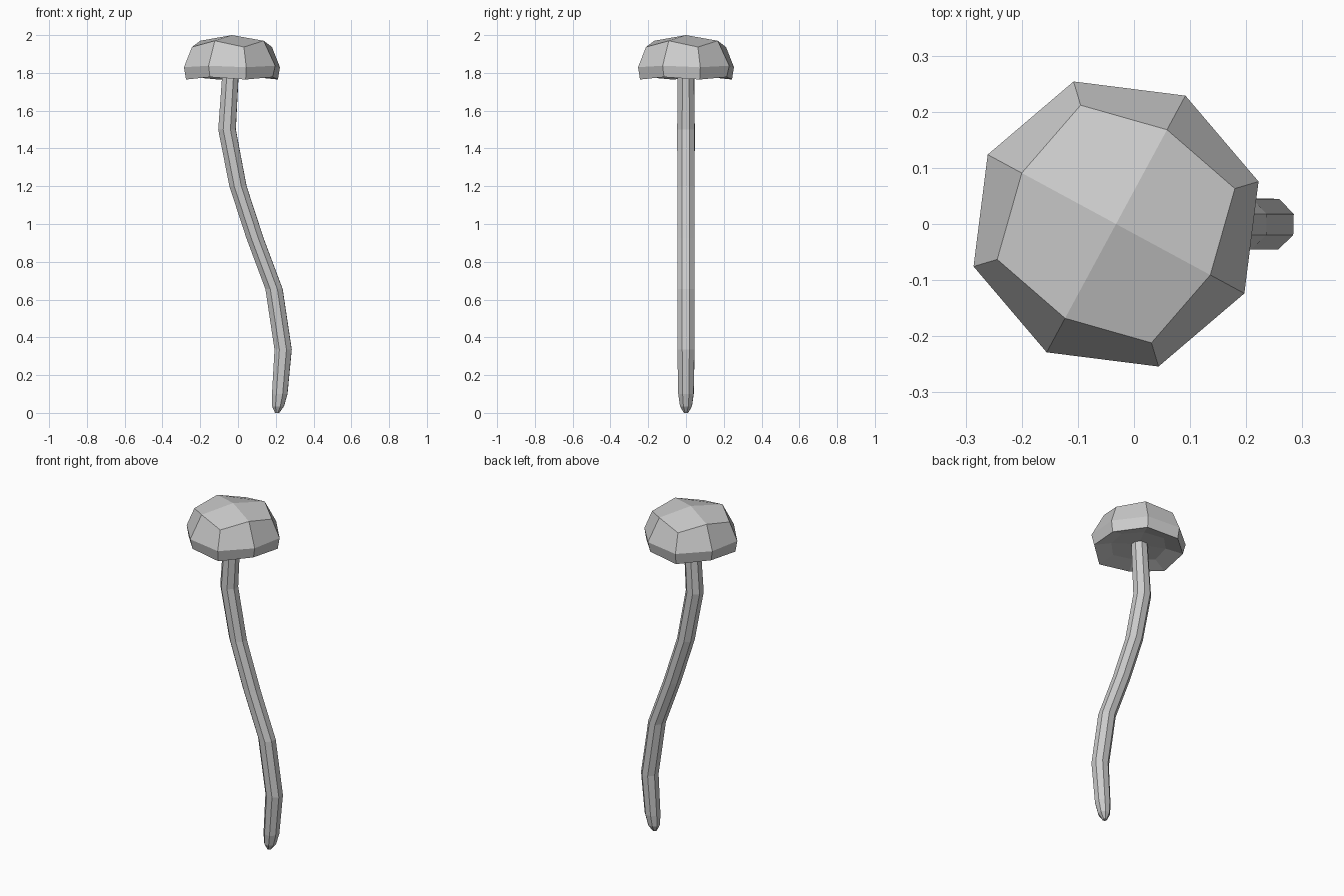
import bpy, bmesh
from math import cos, sin, radians

if "Cube" in bpy.data.objects:
    bpy.data.objects.remove(bpy.data.objects["Cube"])

SIDES = 8


def ring(bm, x, z, radii, offset, dz=0.0):
    """Octagonal ring; radii = (corner, midpoint), corners drop by dz."""
    vs = []
    for i in range(SIDES):
        a = radians(offset + i * 360 / SIDES)
        r = radii[i % 2]
        vs.append(bm.verts.new((x + r * cos(a), r * sin(a), z - (dz if i % 2 == 0 else 0))))
    return vs


def bridge(bm, a, b):
    for i in range(SIDES):
        j = (i + 1) % SIDES
        bm.faces.new((a[i], a[j], b[j], b[i]))


def quad_pole(bm, rim, centre):
    """Close a ring with four quads meeting at a centre point."""
    c = bm.verts.new(centre)
    for i in range(0, SIDES, 2):
        bm.faces.new((rim[i - 1], rim[i], rim[i + 1], c))


def finish(bm, name):
    bmesh.ops.recalc_face_normals(bm, faces=bm.faces)
    mesh = bpy.data.meshes.new(name)
    bm.to_mesh(mesh)
    bm.free()
    obj = bpy.data.objects.new(name, mesh)
    bpy.context.collection.objects.link(obj)
    return obj


# Cap: flattened quad sphere with a hollowed underside
CX, TURN = -0.032, 16.6
bm = bmesh.new()
profile = [  # z of midpoints, (corner radius, midpoint radius), corner drop
    (1.970, (0.221, 0.191), 0.033),
    (1.838, (0.265, 0.260), 0.008),
    (1.778, (0.254, 0.245), 0.013),
    (1.800, (0.165, 0.150), 0.005),
]
rings = [ring(bm, CX, z, r, TURN, dz) for z, r, dz in profile]
for a, b in zip(rings, rings[1:]):
    bridge(bm, a, b)
quad_pole(bm, rings[0], (CX, 0, 2.0))
quad_pole(bm, rings[-1], (CX, 0, 1.81))
finish(bm, "mushroom_cap")

# Stem: octagonal tube along a bent path, rounded at the foot
bm = bmesh.new()
path = [  # x, z, radius
    (0.207, 0.000, 0.012), (0.212, 0.035, 0.034), (0.221, 0.10, 0.044),
    (0.239, 0.335, 0.049), (0.191, 0.655, 0.049), (0.090, 0.925, 0.049),
    (0.000, 1.20, 0.049), (-0.058, 1.50, 0.050), (-0.037, 1.84, 0.046),
]
rings = [ring(bm, x, z, (r, r), 21) for x, z, r in path]
for a, b in zip(rings, rings[1:]):
    bridge(bm, a, b)
bm.faces.new(rings[0])
bm.faces.new(rings[-1])
finish(bm, "mushroom_stem")
